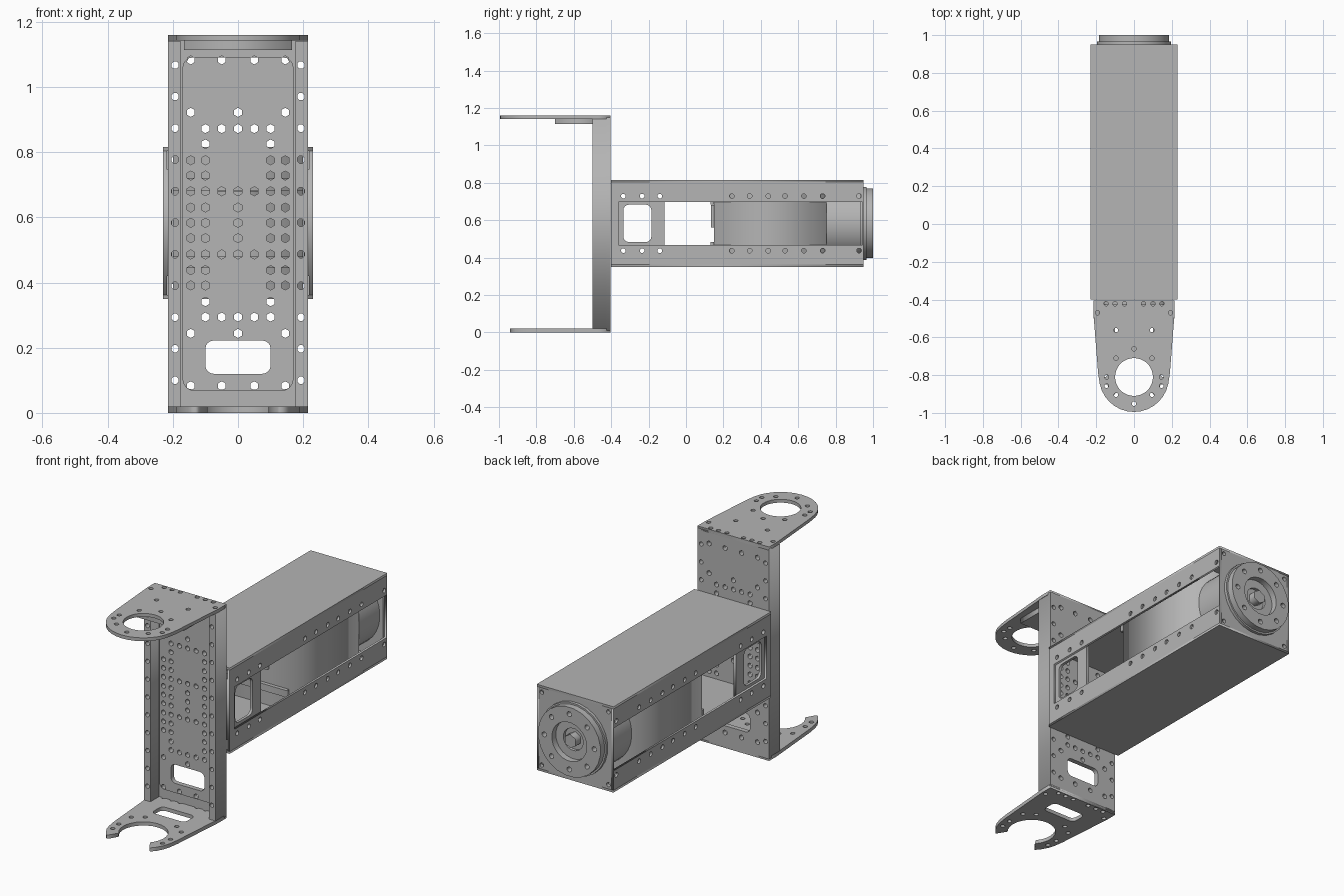
import bpy, bmesh
from math import sin, cos, pi
from mathutils import Matrix, Vector

if "Cube" in bpy.data.objects:
    bpy.data.objects.remove(bpy.data.objects["Cube"])

grey = bpy.data.materials.new("grey_metal")
grey.use_nodes = True
GREY = (0.46, 0.46, 0.46, 1)
grey.diffuse_color = GREY
grey.node_tree.nodes["Principled BSDF"].inputs["Base Color"].default_value = GREY

X, Y, Z = Vector((1, 0, 0)), Vector((0, 1, 0)), Vector((0, 0, 1))
PLANES = {"front": (X, Z, -Y), "side": (Y, Z, X), "top": (X, Y, Z)}
MID = 0.583  # height of the arm's axis


def circle(u, v, r, n=6):
    return [(u + r * cos(2 * pi * (i + .5) / n), v + r * sin(2 * pi * (i + .5) / n)) for i in range(n)]


def rect(u0, u1, v0, v1, r=0):
    if not r:
        return [(u0, v0), (u1, v0), (u1, v1), (u0, v1)]
    corners = [(u1 - r, v1 - r), (u0 + r, v1 - r), (u0 + r, v0 + r), (u1 - r, v0 + r)]
    return [(cu + r * cos((q + k / 4) * pi / 2), cv + r * sin((q + k / 4) * pi / 2))
            for q, (cu, cv) in enumerate(corners) for k in range(5)]


def finish(name, mesh):
    mesh.materials.clear()
    mesh.materials.append(grey)
    ob = bpy.data.objects.new(name, mesh)
    bpy.context.collection.objects.link(ob)
    return ob


def plate(name, plane, lo, hi, outline, holes=()):
    """Flat sheet with holes, between two positions along the axis across it."""
    cu = bpy.data.curves.new(name, "CURVE")
    cu.dimensions, cu.fill_mode, cu.extrude = "2D", "BOTH", (hi - lo) / 2
    for loop in [outline, *holes]:
        sp = cu.splines.new("POLY")
        sp.points.add(len(loop) - 1)
        for p, (a, b) in zip(sp.points, loop):
            p.co = (a, b, 0, 1)
        sp.use_cyclic_u = True
    tmp = bpy.data.objects.new(name + "_outline", cu)
    bpy.context.collection.objects.link(tmp)
    dg = bpy.context.evaluated_depsgraph_get()
    mesh = bpy.data.meshes.new_from_object(tmp.evaluated_get(dg))
    bpy.data.objects.remove(tmp)
    u, v, n = PLANES[plane]
    m = Matrix((u, v, n)).transposed().to_4x4()
    m.translation = Vector([abs(c) for c in n]) * (lo + hi) / 2
    mesh.transform(m)
    bm = bmesh.new()
    bm.from_mesh(mesh)
    bmesh.ops.remove_doubles(bm, verts=bm.verts, dist=1e-5)
    bmesh.ops.recalc_face_normals(bm, faces=bm.faces)
    bm.to_mesh(mesh)
    bm.free()
    return finish(name, mesh)


def box(name, x, y, z):
    return plate(name, "top", *z, rect(*x, *y))


def mirrored(points):
    return [(s * a, b) for a, b in points for s in ((1, -1) if a else (1,))]


# Bracket web: hole rows repeat above and below the arm's axis
rows = {0: (0, .1, .145), .047: (0, .1, .145), .097: (0, .05, .1, .145), .145: (.1, .145),
        .192: (.1, .145), .242: (.1,), .289: (0, .05, .1), .339: (0, .145)}
grid = [(a, MID + s * d) for d, xs in rows.items() for a in xs for s in ((1, -1) if d else (1,))]
grid += [(a, b) for a in (.05, .145) for b in (.083, 1.083)]
pattern = [circle(a, b, .014) for a, b in mirrored(grid)]
slot = rect(-.1, .1, .12, .222, .025)
edge = [circle(.193, .1 + .0967 * i, .012, 8) for i in range(11)]
edge_left = [[(-a, b) for a, b in loop] for loop in edge]
plate("bracket_web", "front", -.425, -.405, rect(-.215, .215, .01, 1.15), pattern + [slot] + edge + edge_left)
plate("bracket_panel", "front", -.431, -.425, rect(-.17, .17, .072, 1.09, .03), pattern + [slot])
plate("left_bracket_rail", "front", -.5, -.425, rect(.175, .215, .02, 1.14), edge)
plate("right_bracket_rail", "front", -.5, -.425, rect(-.215, -.175, .02, 1.14), edge_left)

# Top ear with round eye
CY = -.81
arc = [(.185 * cos(t * pi / 16), CY - .185 * sin(t * pi / 16)) for t in range(1, 16)]
ear = [(-.215, -.405), (-.215, -.47), (-.19, -.79)] + arc[::-1] + [(.19, -.79), (.215, -.47), (.215, -.405)]
ear_holes = [(.05, -.422), (.1, -.422), (.147, -.422), (.193, -.47)]
ring = [(.095, -.71), (.145, -.81), (.145, -.857), (.095, -.905)]
plate("top_ear", "top", 1.142, 1.16, ear,
      [circle(0, CY, .1, 32)] + [circle(a, b, .012, 8)
       for a, b in mirrored(ear_holes + ring + [(.095, -.562), (0, -.66), (0, -.952)])])
plate("top_ear_backing", "top", 1.113, 1.142, rect(-.165, .165, -.7, -.425),
      [circle(a, b, .012, 8) for a, b in mirrored([(.095, -.562), (0, -.66)])])

# Bottom ear: open claw
R, OPEN = .122, .28 * pi
outer = [p for p in arc if abs(p[0]) > .115]
inner = [(R * cos(-pi / 2 + OPEN + t * (2 * pi - 2 * OPEN) / 20),
          CY + R * sin(-pi / 2 + OPEN + t * (2 * pi - 2 * OPEN) / 20)) for t in range(21)]
right_arc = [p for p in outer if p[0] > 0]
left_arc = [p for p in outer if p[0] < 0]
claw = ([(.215, -.405), (.215, -.47), (.19, -.79)] + right_arc + [(.12, -.93)] + inner
        + [(-.12, -.93)] + left_arc + [(-.19, -.79), (-.215, -.47), (-.215, -.405)])
plate("bottom_claw", "top", 0, .02, claw,
      [rect(-.1, .1, -.6, -.51, .025)] + [circle(a, b, .012, 8)
       for a, b in mirrored(ear_holes + [(.095, -.66), (.15, -.7), (.155, -.8), (.15, -.86)])])

# Arm housing: top and bottom covers, windowed sides, inner window frames
screws = [(y, z) for y in (-.335, -.235, -.14, .245, .34, .44, .53, .63, .73, .925) for z in (.437, .729)]
side_holes = [circle(a, b, .013, 8) for a, b in screws]
box("housing_top", (-.23, .23), (-.4, .95), (.803, .815))
box("housing_bottom", (-.23, .23), (-.4, .95), (.35, .362))
for side, s in (("left", 1), ("right", -1)):
    lo, hi = sorted((s * .218, s * .23))
    plate(side + "_housing_side", "side", lo, hi, rect(-.4, .95, .362, .803),
          side_holes + [rect(-.36, .945, .467, .698)])
    lo, hi = sorted((s * .203, s * .218))
    plate(side + "_window_frame", "side", lo, hi, rect(-.4, -.115, .42, .746),
          [rect(-.335, -.185, .483, .683, .03)] + side_holes[:6])

# Motor inside the housing
box("motor_body", (-.2, .2), (.15, .75), (.363, .802))
box("motor_connector", (-.08, .08), (.135, .15), (.56, .68))
for name, z in (("upper", (.683, .72)), ("lower", (.445, .482))):
    box(name + "_motor_flange", (-.2, .2), (.13, .15), z)
plate("motor_barrel", "front", .75, .93, circle(0, MID, .2, 32))
corners = [circle(a, b, .012, 8) for a, b in mirrored([(.2, .385), (.2, .78)])]
plate("end_plate", "front", .93, .95, rect(-.218, .218, .362, .803), corners)

# Output flange with recess and hexagonal hub
bolts = [circle(.15 * cos(i * pi / 4), MID + .15 * sin(i * pi / 4), .014, 8) for i in range(8)]
recess = circle(0, MID, .105, 24)
plate("flange_base", "front", .95, .966, circle(0, MID, .197, 24), [circle(0, MID, .06, 16)])
plate("flange_ring", "front", .966, 1, circle(0, MID, .188, 24), [recess] + bolts)
plate("output_hub", "front", .95, .992, circle(0, MID, .037, 6))
